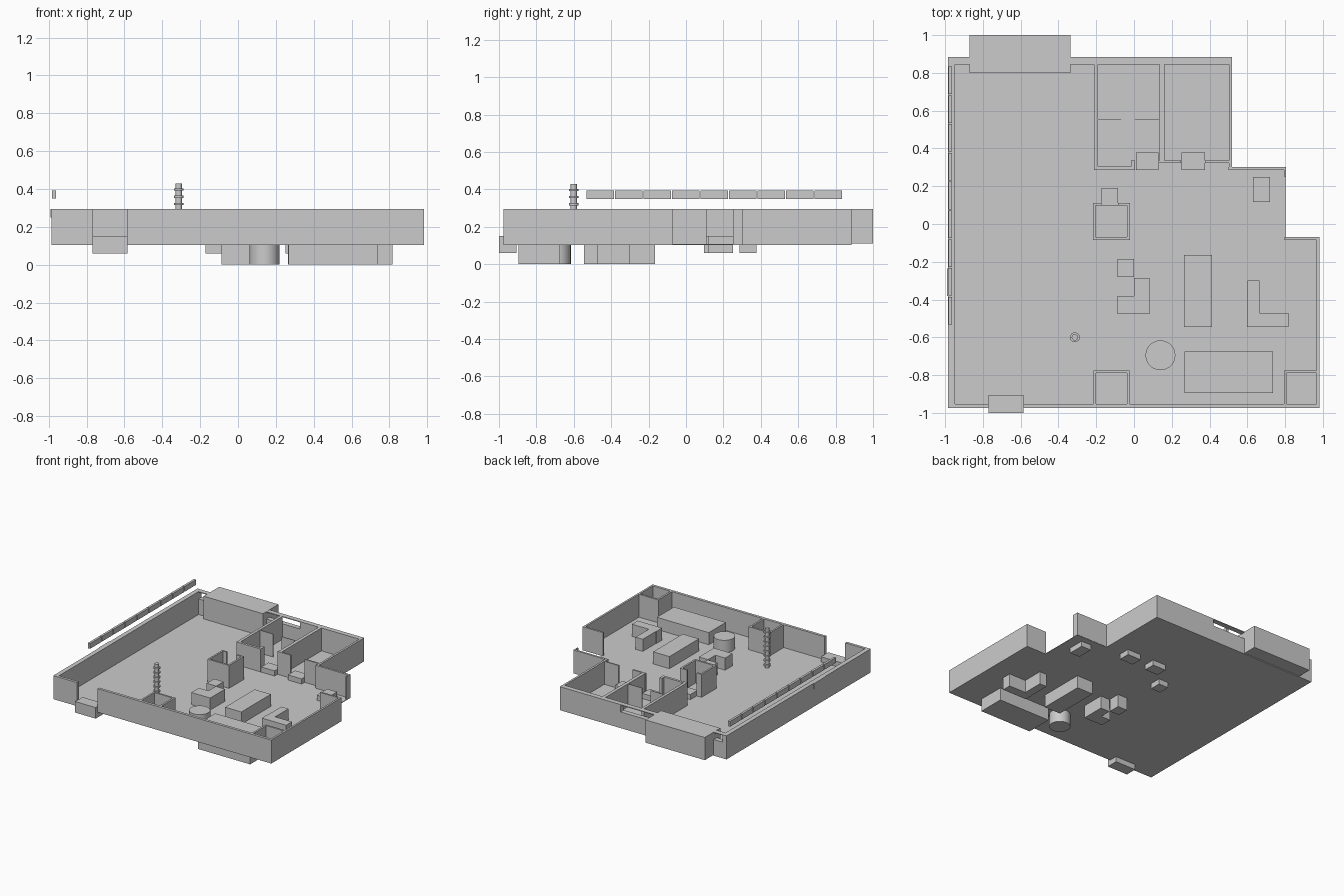
import bpy, bmesh, math

if "Cube" in bpy.data.objects:
    bpy.data.objects.remove(bpy.data.objects["Cube"])

Z0, Z1 = 0.105, 0.295      # floor level and wall top


def box(name, x0, x1, y0, y1, z0=Z0, z1=Z1):
    bm = bmesh.new()
    bmesh.ops.create_cube(bm, size=1)
    for v in bm.verts:
        v.co = (x1 if v.co.x > 0 else x0, y1 if v.co.y > 0 else y0, z1 if v.co.z > 0 else z0)
    return finish(name, bm)


def prism(name, outline, z0, z1):
    bm = bmesh.new()
    face = bm.faces.new([bm.verts.new((x, y, z0)) for x, y in outline])
    top = bmesh.ops.extrude_face_region(bm, geom=[face])["geom"]
    for v in top:
        if isinstance(v, bmesh.types.BMVert):
            v.co.z = z1
    return finish(name, bm)


def finish(name, bm):
    bmesh.ops.recalc_face_normals(bm, faces=bm.faces[:])
    me = bpy.data.meshes.new(name)
    bm.to_mesh(me)
    bm.free()
    ob = bpy.data.objects.new(name, me)
    bpy.context.collection.objects.link(ob)
    return ob


def cylinder(name, x, y, r, z0, z1, sides=32):
    bpy.ops.mesh.primitive_cylinder_add(vertices=sides, radius=r, depth=z1 - z0,
                                        location=(x, y, (z0 + z1) / 2))
    bpy.context.object.name = name
    bpy.ops.object.shade_smooth_by_angle()


# Floor slab following the stepped footprint
prism("floor", [(-.985, -.975), (.983, -.975), (.983, -.07), (.803, -.07), (.803, .30),
                (.52, .30), (.52, .885), (-.985, .885)], Z0 - .002, Z0 + .003)

# Outer walls
box("left_wall", -.985, -.948, -.975, .885)
box("front_wall_left", -.948, -.77, -.975, -.953)
box("front_wall_right", -.585, .983, -.975, -.953)
box("right_wall", .967, .983, -.953, -.07)
box("right_step_wall", .798, .967, -.085, -.07)
box("side_door_post", .795, .805, .252, .285)
box("upper_step_wall", .50, .805, .285, .302)
box("upper_right_wall", .503, .52, .302, .845)

# Back wall with a high strip window, and the back annex
box("back_wall_low", -.948, .52, .845, .885, Z0, .235)
box("back_wall_lintel", -.948, .52, .845, .885, .289, Z1)
box("back_wall_right", -.03, .52, .845, .885, .235, .289)
box("back_annex", -.87, -.335, .80, 1.0, .11, .2955)

# Rooms at the back
box("room_left_wall", -.213, -.19, .285, .845)
box("room_front_wall", -.19, -.015, .285, .305)
box("room_door_jamb", -.017, .005, .285, .335)
box("room_divider", .135, .162, .323, .845)
box("room_front_wall_mid", .13, .25, .323, .335)
box("room_front_wall_right", .375, .503, .323, .335)
for i, (a, b) in enumerate([(-.19, -.07), (.005, .135)]):
    box(f"thin_partition_{i}", a, b, .552, .557)

# Hollow shafts
box("core_left", -.217, -.203, -.085, .11)
box("core_right", -.037, -.022, -.085, .11)
box("core_front", -.203, -.037, -.085, -.07)
box("core_back_left", -.203, -.172, .097, .11)
box("core_back_right", -.085, -.037, .097, .11)
for name, x0, x1 in (("front_shaft", -.215, -.023), ("corner_shaft", .793, .97)):
    box(name + "_left", x0, x0 + .015, -.955, -.775)
    box(name + "_back", x0 + .015, x1, -.79, -.775)
box("front_shaft_right", -.038, -.023, -.955, -.79)

# Low doorstep blocks, centred on the floor level
steps = [(-.77, -.585, -1.0, -.905), (-.173, -.085, .097, .19), (.01, .13, .285, .378),
         (.252, .375, .285, .378), (.63, .72, .117, .25)]
for i, s in enumerate(steps):
    box(f"step_block_{i}", *s, .06, .15)

# Furniture blocks, passing through the floor
H = .207
box("stool", -.087, 0, -.28, -.185, 0, H)
prism("corner_sofa", [(-.087, -.477), (.083, -.477), (.083, -.285), (0, -.285),
                      (0, -.38), (-.087, -.38)], 0, H)
box("long_table", .265, .412, -.545, -.165, 0, H)
box("desk_return", .60, .665, -.47, -.30, 0, H)
box("desk", .597, .817, -.545, -.47, 0, H)
box("counter", .267, .736, -.895, -.675, 0, H)
cylinder("round_table", .14, -.695, .079, 0, H)

# Ringed post
px, py = -.313, -.60
cylinder("post", px, py, .017, Z0, .43, 16)
for i in range(8):
    z = .125 + i * .038
    cylinder(f"post_ring_{i}", px, py, .026, z, z + .012, 16)

# Floating rail of nine segments over the left wall
for i in range(9):
    y = -.532 + i * .1525
    box(f"rail_segment_{i}", -.982, -.963, y, y + .146, .35, .393)
box("left_wall_panel", -.99, -.983, -.38, -.235, .25, .295)
